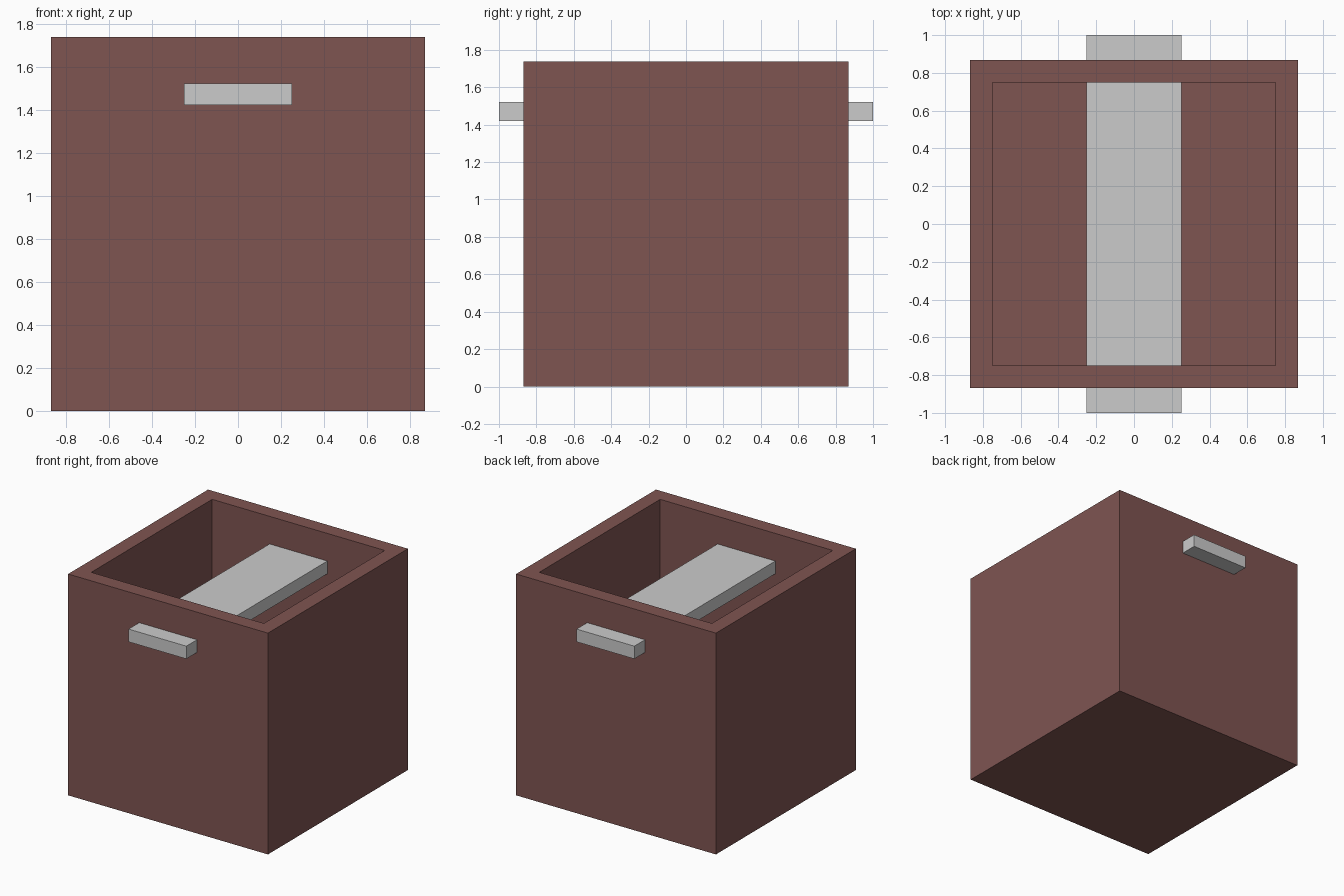
import bpy, bmesh
from mathutils import Matrix

if "Cube" in bpy.data.objects:
    bpy.data.objects.remove(bpy.data.objects["Cube"])

HALF, HEIGHT, WALL = 0.868, 1.738, 0.118


def box(bm, size, centre):
    m = Matrix.Translation(centre) @ Matrix.Diagonal((*size, 1))
    bmesh.ops.create_cube(bm, size=1, matrix=m)


def finish(bm, name):
    bmesh.ops.recalc_face_normals(bm, faces=bm.faces)
    mesh = bpy.data.meshes.new(name)
    bm.to_mesh(mesh)
    bm.free()
    obj = bpy.data.objects.new(name, mesh)
    bpy.context.collection.objects.link(obj)
    return obj


# Open crate: inset the top face, then sink it to form the cavity
bm = bmesh.new()
box(bm, (2 * HALF, 2 * HALF, HEIGHT), (0, 0, HEIGHT / 2))
top = max(bm.faces, key=lambda f: f.calc_center_median().z)
bmesh.ops.inset_region(bm, faces=[top], thickness=WALL, use_even_offset=True)
sunk = bmesh.ops.extrude_discrete_faces(bm, faces=[top])["faces"]
bmesh.ops.translate(bm, verts=sunk[0].verts, vec=(0, 0, WALL - HEIGHT))
crate = finish(bm, "crate")
brown = bpy.data.materials.new("brown")
brown.diffuse_color = (0.212, 0.089, 0.083, 1)
brown.use_nodes = True
brown.node_tree.nodes["Principled BSDF"].inputs["Base Color"].default_value = brown.diffuse_color
crate.data.materials.append(brown)

# Handle bar running through the front and back walls
bm = bmesh.new()
box(bm, (0.502, 2.0, 0.1), (0, 0, 1.471))
finish(bm, "handle_bar")
